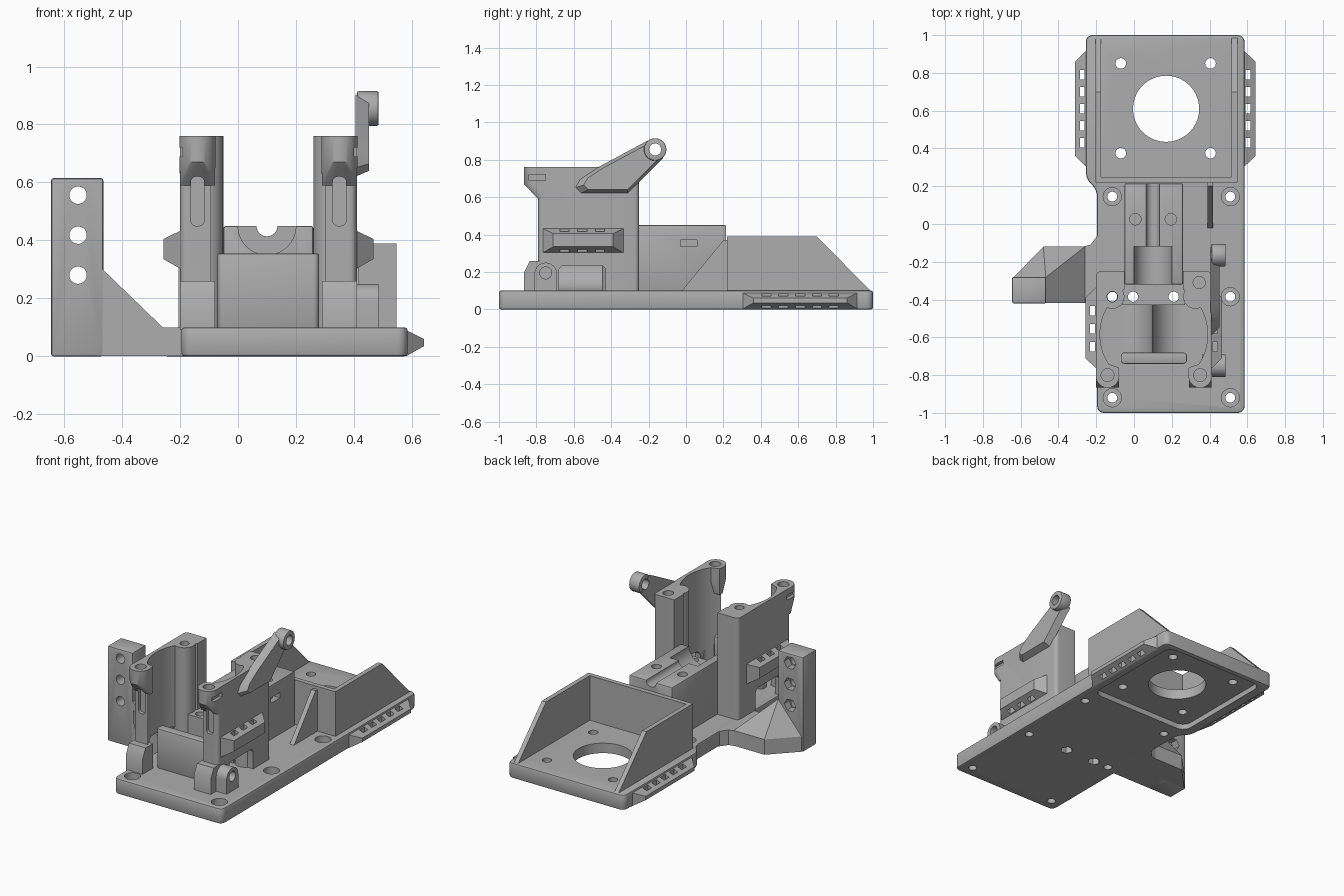
import bpy, bmesh, math
from mathutils import Vector

if "Cube" in bpy.data.objects:
    bpy.data.objects.remove(bpy.data.objects["Cube"], do_unlink=True)

grey = bpy.data.materials.new("matte grey")
grey.use_nodes = True
colour = (0.42, 0.42, 0.42, 1)
grey.diffuse_color = colour
grey.node_tree.nodes["Principled BSDF"].inputs["Base Color"].default_value = colour
MID = 0.105  # centre line of the clamp tower
made = []


def finish(name, bm):
    bmesh.ops.recalc_face_normals(bm, faces=bm.faces)
    mesh = bpy.data.meshes.new(name)
    bm.to_mesh(mesh)
    bm.free()
    mesh.materials.append(grey)
    obj = bpy.data.objects.new(name, mesh)
    bpy.context.collection.objects.link(obj)
    made.append(obj)
    return obj


def place(axis, a, b, h):
    return {"x": (h, a, b), "y": (a, h, b), "z": (a, b, h)}[axis]


def prism(name, axis, pts, lo, hi, r=0):
    """Extrude a profile along an axis, optionally rounding its corners."""
    bm = bmesh.new()
    low = [bm.verts.new(place(axis, a, b, lo)) for a, b in pts]
    high = [bm.verts.new(place(axis, a, b, hi)) for a, b in pts]
    bm.faces.new(low)
    bm.faces.new(high)
    n = len(pts)
    for i in range(n):
        j = (i + 1) % n
        bm.faces.new((low[i], low[j], high[j], high[i]))
    if r:
        edges = [bm.edges.get((low[i], high[i])) for i in range(n)]
        bmesh.ops.bevel(bm, geom=edges, offset=r, segments=5, profile=0.5, affect="EDGES")
    return finish(name, bm)


def rect(a0, a1, b0, b1):
    return [(a0, b0), (a1, b0), (a1, b1), (a0, b1)]


def ring(a, b, r, n=40):
    return [(a + r * math.cos(math.tau * i / n), b + r * math.sin(math.tau * i / n)) for i in range(n)]


def box(name, x0, x1, y0, y1, z0, z1, r=0):
    return prism(name, "z", rect(x0, x1, y0, y1), z0, z1, r)


def cyl(name, axis, a, b, r, lo, hi, n=40):
    return prism(name, axis, ring(a, b, r, n), lo, hi)


def hull(name, points):
    bm = bmesh.new()
    for p in points:
        bm.verts.new(p)
    out = bmesh.ops.convex_hull(bm, input=bm.verts)
    loose = [v for v in out["geom_interior"] if isinstance(v, bmesh.types.BMVert)]
    bmesh.ops.delete(bm, geom=loose, context="VERTS")
    return finish(name, bm)


def apply(obj, mod):
    bpy.context.view_layer.objects.active = obj
    bpy.ops.object.modifier_apply(modifier=mod.name)


def soften(obj, width):
    mod = obj.modifiers.new("soft edges", "BEVEL")
    mod.width, mod.segments = width, 2
    mod.limit_method, mod.angle_limit = "ANGLE", math.radians(50)
    apply(obj, mod)
    return obj


def cut(obj, *cutters):
    for c in cutters:
        mod = obj.modifiers.new("cut", "BOOLEAN")
        mod.operation, mod.solver, mod.object = "DIFFERENCE", "EXACT", c
        apply(obj, mod)
        made.remove(c)
        bpy.data.objects.remove(c, do_unlink=True)


def tie_rail(name, x, s, y0, y1, z0, z1, slots):
    """Chamfered side rail with a row of cable tie slots."""
    pts = [(x - s * 0.005, y, z) for y in (y0, y1) for z in (z0, z1)]
    pts += [(x + s * 0.057, y, z) for y in (y0 + 0.06, y1 - 0.06) for z in (z0 + 0.035, z1 - 0.03)]
    rail = hull(name, pts)
    a, b = sorted((x + s * 0.006, x + s * 0.032))
    cut(rail, *[box("slot", a, b, y - 0.025, y + 0.025, z0 - 0.1, z1 + 0.1) for y in slots])


# Base plate with tray pocket and screw holes
base = prism("base_plate", "z", [(-0.195, -1), (0.585, -1), (0.585, 1), (-0.255, 1),
                                 (-0.255, 0.24), (-0.195, 0.18)], 0, 0.1, 0.035)
soften(base, 0.01)
cut(base, box("pocket", -0.19, 0.53, 0.25, 0.97, -0.05, 0.035, 0.06),
    cyl("bore", "z", 0.17, 0.61, 0.175, -0.1, 0.2, 64))
for x in (-0.07, 0.405):
    for y in (0.375, 0.85):
        cut(base, cyl("hole", "z", x, y, 0.028, -0.1, 0.2))
for x in (-0.115, 0.51):
    for y in (-0.92, -0.385, 0.145):
        cut(base, cyl("hole", "z", x, y, 0.026, -0.1, 0.2), cyl("sink", "z", x, y, 0.048, 0.05, 0.2))
for x in (-0.005, 0.21):
    cut(base, cyl("hole", "z", x, -0.385, 0.027, -0.1, 0.2), cyl("hex", "z", x, -0.385, 0.038, -0.1, 0.05, 6))

# Tray walls
side = [(0.22, 0.09), (0.22, 0.39), (0.7, 0.39), (0.985, 0.1), (0.985, 0.09)]
for name, x in (("tray_wall_right", -0.205), ("tray_wall_left", 0.517)):
    prism(name, "x", side, x, x + 0.03)
box("tray_wall_front", -0.2, 0.54, 0.22, 0.25, 0.09, 0.39)
prism("tray_gusset", "x", [(-0.03, 0.09), (0.225, 0.09), (0.225, 0.37), (0.2, 0.37)], 0.388, 0.418)
rows = [0.43 + 0.09 * i for i in range(5)]
tie_rail("tray_rail_left", 0.585, 1, 0.3, 0.92, 0, 0.09, rows)
tie_rail("tray_rail_right", -0.255, -1, 0.3, 0.92, 0, 0.09, rows)

# Middle block with shaft channel
block = soften(box("shaft_block", -0.05, 0.26, -0.32, 0.215, 0.09, 0.45), 0.008)
cut(block, cyl("seat", "y", 0.1, 0.45, 0.1, -0.4, -0.12), cyl("channel", "y", 0.1, 0.45, 0.036, -0.5, 0.4),
    box("nut_slot", 0.15, 0.4, -0.03, 0.06, 0.335, 0.37))
for x in (0.007, 0.195):
    cut(block, cyl("hole", "z", x, 0.025, 0.03, 0.2, 0.6))
ledge = box("front_ledge", -0.06, 0.27, -0.43, -0.31, 0.09, 0.33)
for x in (-0.005, 0.21):
    cut(ledge, cyl("hole", "z", x, -0.385, 0.027, 0, 0.5))

# Clamp tower
tower = box("clamp_tower", -0.2, 0.41, -0.79, -0.25, 0.09, 0.76, 0.025)
cut(tower, cyl("bore", "z", MID, -0.585, 0.285, 0.05, 0.9, 80),
    box("gap", -0.05, 0.26, -0.9, -0.1, 0.05, 0.9),
    box("mouth", -0.08, 0.29, -0.9, -0.6, 0.05, 0.9),
    prism("window", "x", rect(-0.68, -0.43, 0.05, 0.235), -0.4, 0.6, 0.03),
    cyl("hole", "z", -0.115, -0.385, 0.028, 0, 0.9),
    cyl("hole", "z", 0.345, -0.31, 0.032, 0.6, 0.9))

for name, s in (("right", -1), ("left", 1)):
    # Inner corner post
    post = cyl("corner_post_" + name, "z", MID + s * 0.22, -0.385, 0.064, 0.09, 0.76)
    cut(post, cyl("hole", "z", MID + s * 0.22, -0.385, 0.028, 0, 0.9) if s < 0
        else cyl("hole", "z", 0.345, -0.31, 0.032, 0.6, 0.9))
    # Front column: foot, flared screw boss and recess
    x = MID + s * 0.245
    w0, w1 = x - 0.06, x + 0.06
    prism("column_foot_" + name, "x", [(-0.76, 0.09), (-0.865, 0.09), (-0.865, 0.2), (-0.835, 0.26),
                                       (-0.76, 0.26)], w0, w1)
    pts = [(a, b, z) for a, b in ring(x, -0.805, 0.062) for z in (0.67, 0.76)]
    pts += [(a, b, 0.59) for a, b in rect(w0, w1, -0.79, -0.76)]
    pts += [(a, -0.76, 0.76) for a in (w0, w1)]
    boss = hull("column_boss_" + name, pts)
    edge = MID + s * 0.305
    for part in (boss, tower):
        cut(part, cyl("hole", "z", x, -0.8, 0.034, 0.64, 0.9),
            prism("recess", "y", rect(x - 0.023, x + 0.023, 0.45, 0.62), -0.9, -0.768, 0.018),
            box("nut_slot", edge - 0.02, edge + 0.02, -0.84, -0.75, 0.69, 0.72))
    tie_rail("tower_rail_" + name, edge, s, -0.77, -0.33, 0.3, 0.435, (-0.65, -0.555, -0.46))

# Front plate and curved divider inside the tower
soften(box("front_plate", -0.07, 0.28, -0.74, -0.68, 0.09, 0.355, 0.02), 0.006)
curve = [(0.15 - 0.15 * math.sin(t), 0.25 - 0.15 * math.cos(t)) for t in [math.pi / 2 * i / 10 for i in range(11)]]
ridge = [(0.1 + a, b) for a, b in curve] + [(0.097 - a, b) for a, b in reversed(curve)]
prism("inner_divider", "y", ridge + [(-0.053, 0.09), (0.25, 0.09)], -0.7, -0.42)

# Raised arm with eyelet
arm = [(-0.595, 0.65), (-0.57, 0.695), (-0.47, 0.76), (-0.2, 0.905), (-0.12, 0.81), (-0.31, 0.62), (-0.565, 0.62)]
centre = Vector((-0.33, 0.73))
outer = [centre + (Vector(p) - centre) * 0.82 for p in arm]
lever = hull("lever_arm", [(0.405, *p) for p in arm] + [(0.452, *p) for p in outer])
eye = soften(cyl("arm_eyelet", "x", -0.165, 0.855, 0.06, 0.41, 0.485), 0.006)
for part in (lever, eye):
    cut(part, cyl("hole", "x", -0.165, 0.855, 0.032, 0.3, 0.6))

# Low side eyelet
lug = prism("side_lug", "x", [(-0.81, 0.09)] + [(-0.75 + 0.06 * math.cos(t), 0.19 + 0.06 * math.sin(t))
            for t in [math.pi * (1 - i / 16) for i in range(17)]] + [(-0.69, 0.09)], 0.36, 0.485)
cut(lug, cyl("hole", "x", -0.75, 0.195, 0.032, 0.41, 0.6))

# Side bracket: upright with three holes, and sloped foot
upright = soften(box("bracket_upright", -0.645, -0.465, -0.42, -0.28, 0, 0.615), 0.008)
for z in (0.28, 0.418, 0.556):
    cut(upright, cyl("hole", "y", -0.552, z, 0.03, -0.6, 0), cyl("hex", "y", -0.552, z, 0.042, -0.33, 0, 6))
foot = [(-0.64, -0.418), (-0.64, -0.285), (-0.48, -0.12), (-0.26, -0.12), (-0.26, -0.418)]
hull("bracket_foot", [(x, y, z) for x, y in foot for z in (0.001, 0.1)]
     + [(-0.467, y, 0.3) for y in (-0.418, -0.282)])
prism("bracket_bridge", "z", [(-0.27, -0.418), (-0.27, -0.12), (-0.23, -0.11), (-0.185, -0.05), (-0.185, -0.418)],
      0.001, 0.099)

# Smooth the round surfaces, keep corners sharp
for o in bpy.context.selected_objects:
    o.select_set(False)
for o in made:
    o.select_set(True)
bpy.context.view_layer.objects.active = base
bpy.ops.object.shade_smooth_by_angle(angle=math.radians(30))
